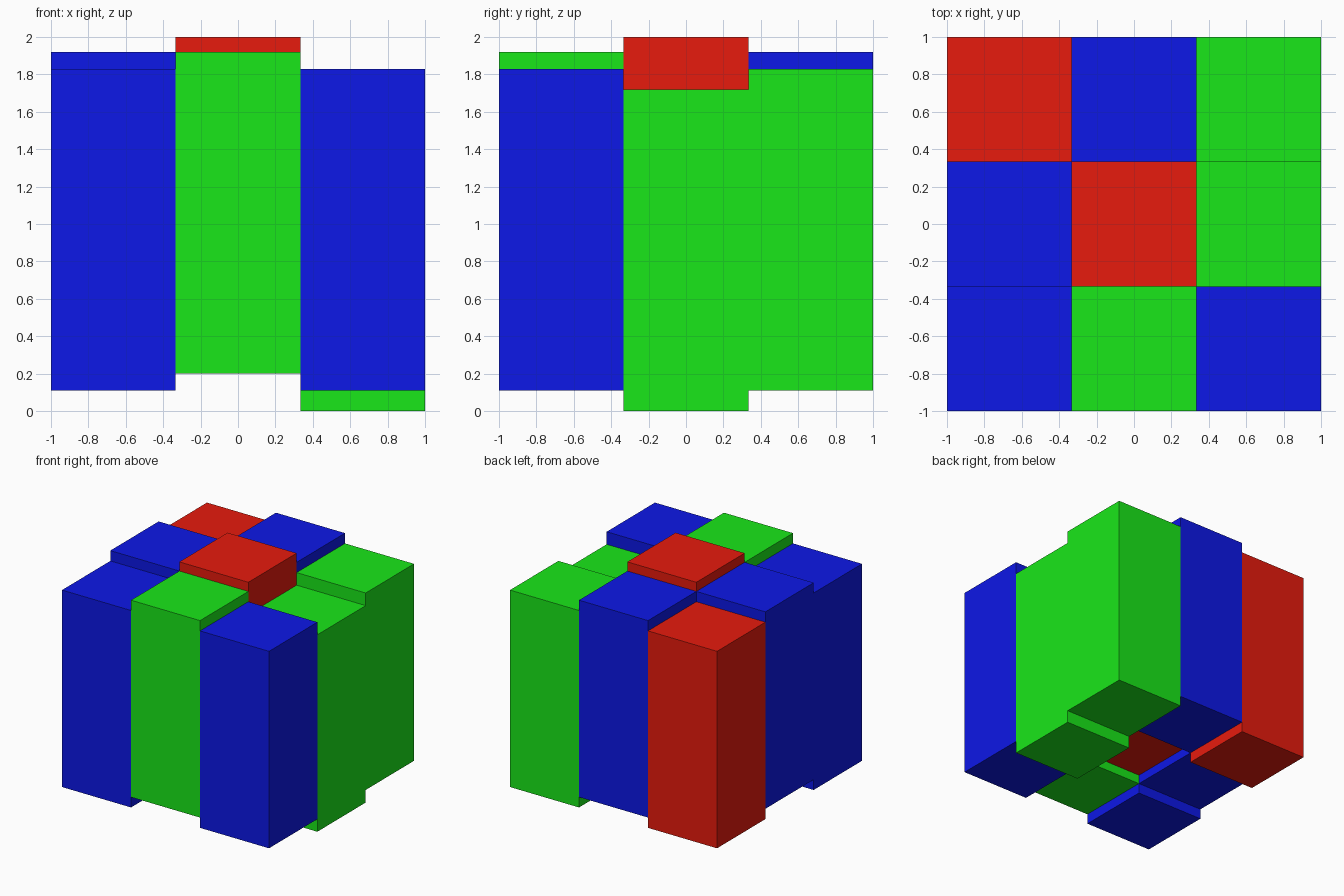
import bpy

if "Cube" in bpy.data.objects:
    bpy.data.objects.remove(bpy.data.objects["Cube"])

HEIGHT = 1.72      # every column is the same length
WIDTH = 2 / 3      # three columns per side


def material(name, rgb):
    mat = bpy.data.materials.new(name)
    mat.diffuse_color = (*rgb, 1)
    mat.use_nodes = True
    mat.node_tree.nodes["Principled BSDF"].inputs["Base Color"].default_value = mat.diffuse_color
    return mat


MATS = {
    "R": material("red", (0.8, 0.011, 0.004)),
    "G": material("green", (0.01, 0.8, 0.01)),
    "B": material("blue", (0.004, 0.009, 0.8)),
}

# Colour and base height of each column, left to right, front row first
ROWS = {
    "front": [("B", 0.11), ("G", 0.20), ("B", 0.11)],
    "middle": [("B", 0.20), ("R", 0.28), ("G", 0.0)],
    "back": [("R", 0.11), ("B", 0.20), ("G", 0.11)],
}


def column(name, x, y, base, mat):
    bpy.ops.mesh.primitive_cube_add(size=1, location=(x, y, base + HEIGHT / 2))
    obj = bpy.context.object
    obj.name = name
    obj.scale = (WIDTH, WIDTH, HEIGHT)
    bpy.ops.object.transform_apply(location=False, rotation=False, scale=True)
    obj.data.materials.append(mat)


# Three by three block of staggered columns
for j, (row, cells) in enumerate(ROWS.items()):
    for i, (colour, base) in enumerate(cells):
        side = ("left", "centre", "right")[i]
        column(f"{row}_{side}_column", (i - 1) * WIDTH, (j - 1) * WIDTH,
               base, MATS[colour])
